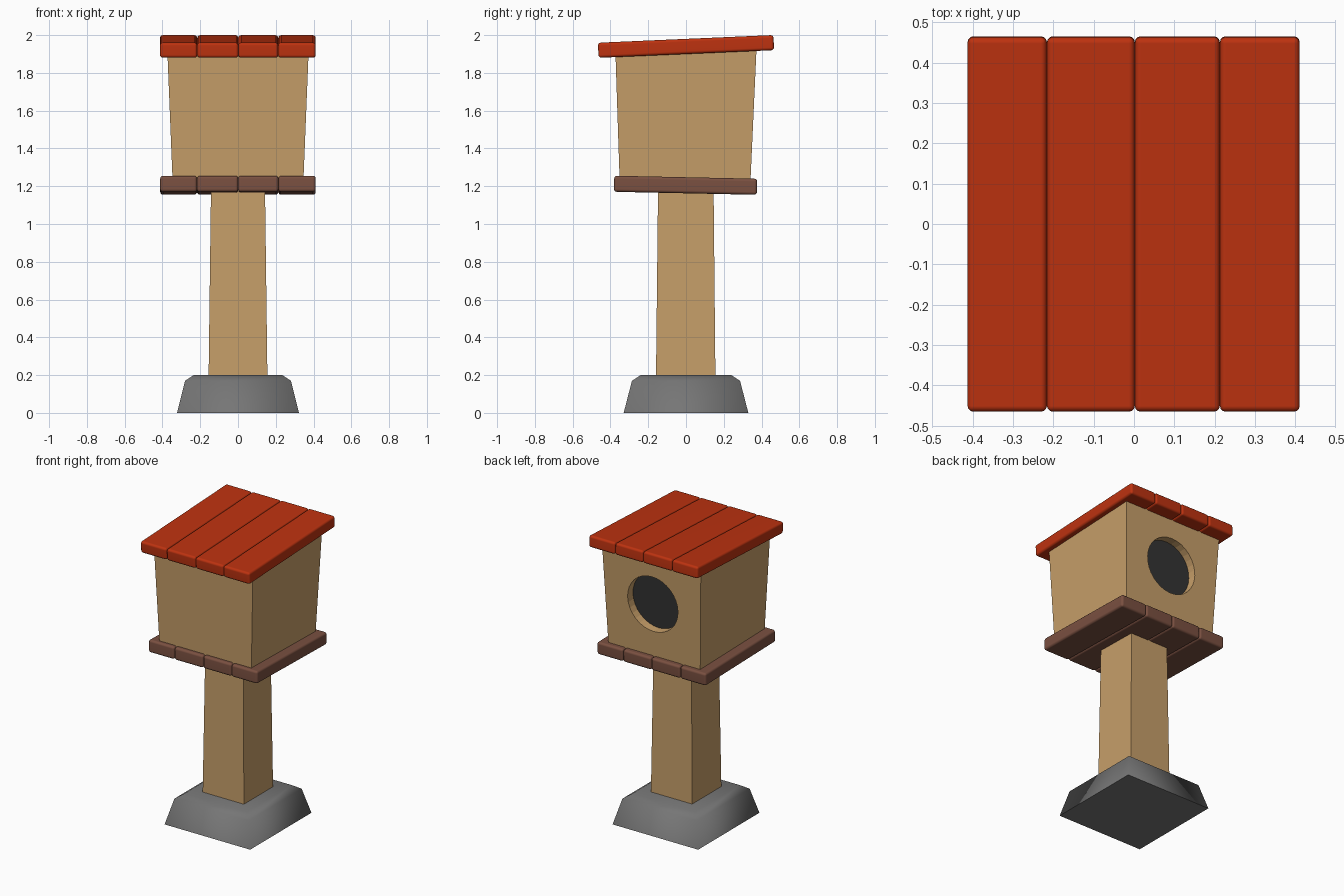
import bpy, bmesh, math
from mathutils import Vector

if "Cube" in bpy.data.objects:
    bpy.data.objects.remove(bpy.data.objects["Cube"])


def material(name, rgb):
    m = bpy.data.materials.new(name)
    m.diffuse_color = (*rgb, 1)
    m.use_nodes = True
    m.node_tree.nodes["Principled BSDF"].inputs["Base Color"].default_value = m.diffuse_color
    return m


WOOD = material("light wood", (0.57, 0.345, 0.142))
BROWN = material("brown planks", (0.195, 0.08, 0.052))
RED = material("red paint", (0.51, 0.032, 0.005))
STONE = material("grey stone", (0.18, 0.18, 0.18))
DARK = material("dark hole", (0.033, 0.033, 0.033))


def finish(bm, name, mat):
    bmesh.ops.recalc_face_normals(bm, faces=bm.faces)
    me = bpy.data.meshes.new(name)
    bm.to_mesh(me)
    bm.free()
    if mat:
        me.materials.append(mat)
    ob = bpy.data.objects.new(name, me)
    bpy.context.collection.objects.link(ob)
    return ob


def stack(name, rings, mat, smooth=False):
    """Loft rectangles (half x, y min, y max, z at y min, z at y max), bottom to top."""
    bm = bmesh.new()
    loops = [[bm.verts.new(p) for p in ((-x, y0, z0), (x, y0, z0), (x, y1, z1), (-x, y1, z1))]
             for x, y0, y1, z0, z1 in rings]
    for a, b in zip(loops, loops[1:]):
        for i in range(4):
            j = (i + 1) % 4
            bm.faces.new((a[i], a[j], b[j], b[i])).smooth = smooth
    bottom = bm.faces.new(loops[0][::-1])
    bm.faces.new(loops[-1]).smooth = smooth
    for e in bottom.edges:
        e.smooth = False
    return finish(bm, name, mat)


def planks(name, splits, length, thick, centre, tilt, mat):
    """Row of rounded boards along y, tilted around x."""
    for n, (x0, x1) in enumerate(zip(splits, splits[1:]), 1):
        bm = bmesh.new()
        bmesh.ops.create_cube(bm, size=1)
        bmesh.ops.scale(bm, vec=(x1 - x0, length, thick), verts=bm.verts)
        bmesh.ops.bevel(bm, geom=bm.edges[:], offset=0.015, segments=3,
                        profile=0.5, affect='EDGES')
        for f in bm.faces:
            f.smooth = True
        ob = finish(bm, f"{name}_{n}", mat)
        ob.location = ((x0 + x1) / 2, centre[0], centre[1])
        ob.rotation_euler.x = tilt
        # keep the flat board faces flat
        w = ob.modifiers.new("weighted", 'WEIGHTED_NORMAL')
        w.keep_sharp = True


def disc(name, radius, depth, offset, mat=None):
    """Cylinder square to the leaning back wall; offset runs along its outward normal."""
    bm = bmesh.new()
    bmesh.ops.create_cone(bm, cap_ends=True, segments=32, radius1=radius,
                          radius2=radius, depth=depth)
    ob = finish(bm, name, mat)
    a = math.radians(2.6)
    ob.rotation_euler.x = -math.pi / 2 - a
    ob.location = Vector((0, 0.357, 1.60)) + Vector((0, math.cos(a), -math.sin(a))) * offset
    return ob


# Stone foot
stack("stone_base", [(0.323, -0.33, 0.33, 0, 0), (0.28, -0.286, 0.286, 0.17, 0.17),
                     (0.235, -0.24, 0.24, 0.2, 0.2)], STONE, True)
# Tapered post
stack("post", [(0.156, -0.159, 0.156, 0.17, 0.17), (0.143, -0.148, 0.146, 1.19, 1.19)], WOOD)
# Floor and roof boards
planks("floor_plank", (-0.412, -0.217, 0.001, 0.214, 0.411), 0.757, 0.085,
       (-0.002, 1.205), math.radians(-1.2), BROWN)
planks("roof_plank", (-0.413, -0.216, 0.002, 0.213, 0.411), 0.93, 0.08,
       (0, 1.94), math.radians(2.5), RED)
# House box with a round entrance recessed into the back
house = stack("house_box", [(0.346, -0.351, 0.341, 1.22, 1.22),
                            (0.373, -0.373, 0.373, 1.89, 1.922)], WOOD)
cutter = disc("entrance_cutter", 0.19, 0.2, 0.04)
cutter.hide_render = True
mod = house.modifiers.new("entrance", 'BOOLEAN')
mod.operation = 'DIFFERENCE'
mod.solver = 'EXACT'
mod.object = cutter
bpy.context.view_layer.objects.active = house
bpy.ops.object.modifier_apply(modifier=mod.name)
bpy.data.objects.remove(cutter)
disc("entrance_dark", 0.189, 0.006, -0.058, DARK)
